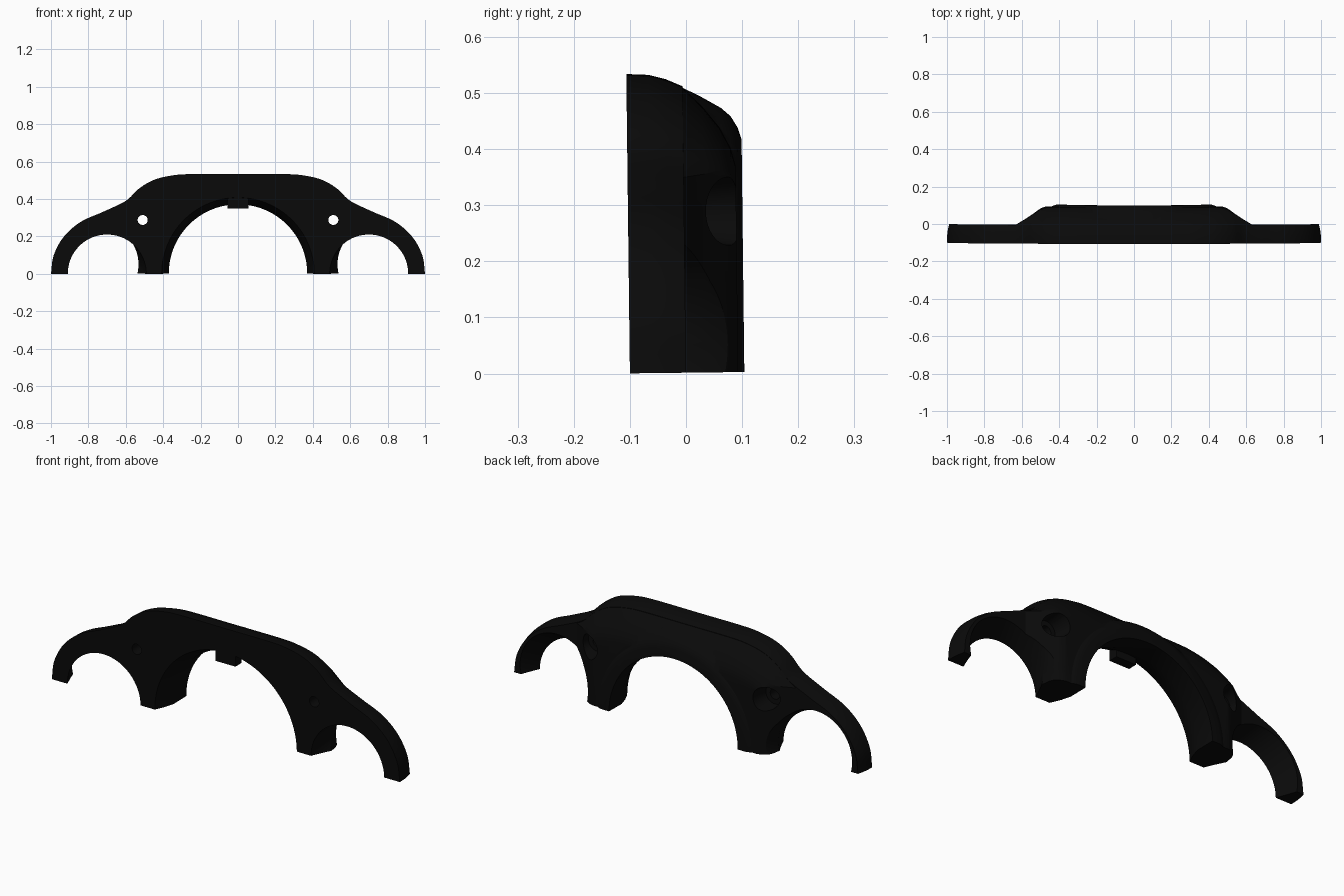
import bpy, bmesh, math
from mathutils import Vector

cube = bpy.data.objects.get("Cube")
if cube:
    bpy.data.objects.remove(cube, do_unlink=True)

black = bpy.data.materials.new("matte black")
black.use_nodes = True
black.diffuse_color = (0.003, 0.003, 0.003, 1)
bsdf = black.node_tree.nodes["Principled BSDF"]
bsdf.inputs["Base Color"].default_value = (0.003, 0.003, 0.003, 1)
bsdf.inputs["Roughness"].default_value = 0.8


def loft(name, rings):
    """Closed solid through rings of equal point count."""
    bm = bmesh.new()
    rows = [[bm.verts.new(p) for p in ring] for ring in rings]
    n = len(rows[0])
    for a, b in zip(rows, rows[1:]):
        for i in range(n):
            j = (i + 1) % n
            bm.faces.new((a[i], a[j], b[j], b[i]))
    bm.faces.new(rows[0])
    bm.faces.new(rows[-1])
    bmesh.ops.recalc_face_normals(bm, faces=bm.faces)
    mesh = bpy.data.meshes.new(name)
    bm.to_mesh(mesh)
    bm.free()
    mesh.materials.append(black)
    ob = bpy.data.objects.new(name, mesh)
    bpy.context.collection.objects.link(ob)
    return ob


def bore(name, stations, n=96):
    """Round cutter along y; each station is (y, x, z, radius)."""
    return loft(name, [[(x + r * math.cos(k * math.tau / n), y, z + r * math.sin(k * math.tau / n))
                        for k in range(n)] for y, x, z, r in stations])


def combine(target, other, operation):
    mod = target.modifiers.new(other.name, "BOOLEAN")
    mod.operation = operation
    mod.solver = "EXACT"
    mod.object = other
    other.hide_render = True
    other.hide_viewport = True


def smooth_curve(pts, steps=6):
    p = [Vector(q) for q in pts]
    p = [p[0] * 2 - p[1]] + p + [p[-1] * 2 - p[-2]]
    out = []
    for i in range(1, len(p) - 2):
        for s in range(steps):
            t = s / steps
            a, b, c, d = p[i - 1:i + 3]
            out.append(0.5 * (2 * b + (c - a) * t + (2 * a - 5 * b + 4 * c - d) * t ** 2
                              + (3 * b - a - 3 * c + d) * t ** 3))
    return out + [p[-2]]


# Upper outline, from the crown to the arm tip
half = smooth_curve([(0, .533), (.25, .533), (.35, .526), (.45, .502), (.53, .455), (.6, .39),
                     (.72, .332), (.84, .278), (.93, .2), (.985, .1), (1, 0)])
outline = [Vector((-p.x, p.y)) for p in reversed(half[1:])] + half


def top(x):
    x = abs(x)
    for a, b in zip(half, half[1:]):
        if a.x <= x <= b.x:
            return a.y + (b.y - a.y) * (x - a.x) / max(b.x - a.x, 1e-6)
    return 0


# Front plate with a rolled upper edge
plate_layers = [(-.1, 1, 0), (-.06, .999, .002), (-.03, .995, .01), (0, .988, .023)]
bracket = loft("arched_bracket", [[(p.x * s, y, p.y * (1 - d / .533)) for p in outline]
                                  for y, s, d in plate_layers])

# Rear flanks: slope in toward the back and down from the outline
flank_layers = [(-.02, .6, .05), (0, .63, .025), (.035, .572, .06), (.065, .527, .097),
                (.084, .498, .133), (.093, .475, .165)]
rings = []
for y, w, d in flank_layers:
    xs = [w * k / 24 for k in range(-24, 25)]
    rings.append([(-w, y, 0)] + [(x, y, top(x) - d) for x in xs] + [(w, y, 0)])
combine(bracket, loft("rear_flanks", rings), "UNION")

# Domed rim around the centre arch
rim_layers = [(-.02, .495), (0, .508), (.035, .49), (.068, .471), (.085, .456), (.097, .436),
              (.104, .415)]
combine(bracket, loft("arch_rim", [[(r * math.cos(math.pi * k / 64), y, r * math.sin(math.pi * k / 64))
                                    for k in range(65)] for y, r in rim_layers]), "UNION")

# Large centre arch, flared at the front
combine(bracket, bore("centre_arch_cutter", [(-.2, 0, 0, .41), (-.1, 0, 0, .408), (-.05, 0, 0, .385),
                                             (0, 0, 0, .37), (.2, 0, 0, .37)], 128), "DIFFERENCE")

# Side arches slanting outward to the back, screw holes and their recesses
for side, label in ((1, "left"), (-1, "right")):
    arch = [(-.2, .7, 0, .21), (-.1, .7, 0, .21), (0, .743, .05, .211), (.045, .737, .05, .212),
            (.09, .735, .05, .23), (.2, .735, .05, .23)]
    combine(bracket, bore(label + "_arch_cutter", [(y, side * x, z, r) for y, x, z, r in arch]),
            "DIFFERENCE")
    combine(bracket, bore(label + "_screw_cutter", [(-.2, side * .51, .287, .027),
                                                    (.2, side * .51, .287, .027)], 32), "DIFFERENCE")
    combine(bracket, bore(label + "_recess_cutter", [(.002, side * .51, .287, .052),
                                                     (.2, side * .51, .287, .075)], 32), "DIFFERENCE")

# Small locating tab under the crown
tab = loft("locating_tab", [[(-.057, y, .348), (.057, y, .348), (.057, y, .43), (-.057, y, .43)]
                            for y in (-.098, -.05)])

# Bake the cuts, discard the helpers, lean slightly forward
bpy.context.view_layer.update()
baked = bpy.data.meshes.new_from_object(bracket.evaluated_get(bpy.context.evaluated_depsgraph_get()))
helpers = [m.object for m in bracket.modifiers]
bracket.modifiers.clear()
bracket.data = baked
for h in helpers:
    bpy.data.objects.remove(h, do_unlink=True)
for ob in (bracket, tab):
    ob.rotation_euler.x = 0.012
    ob.location.z = 0.0015
    bpy.ops.object.select_all(action="DESELECT")
    ob.select_set(True)
    bpy.context.view_layer.objects.active = ob
    bpy.ops.object.shade_smooth_by_angle(angle=math.radians(30))
